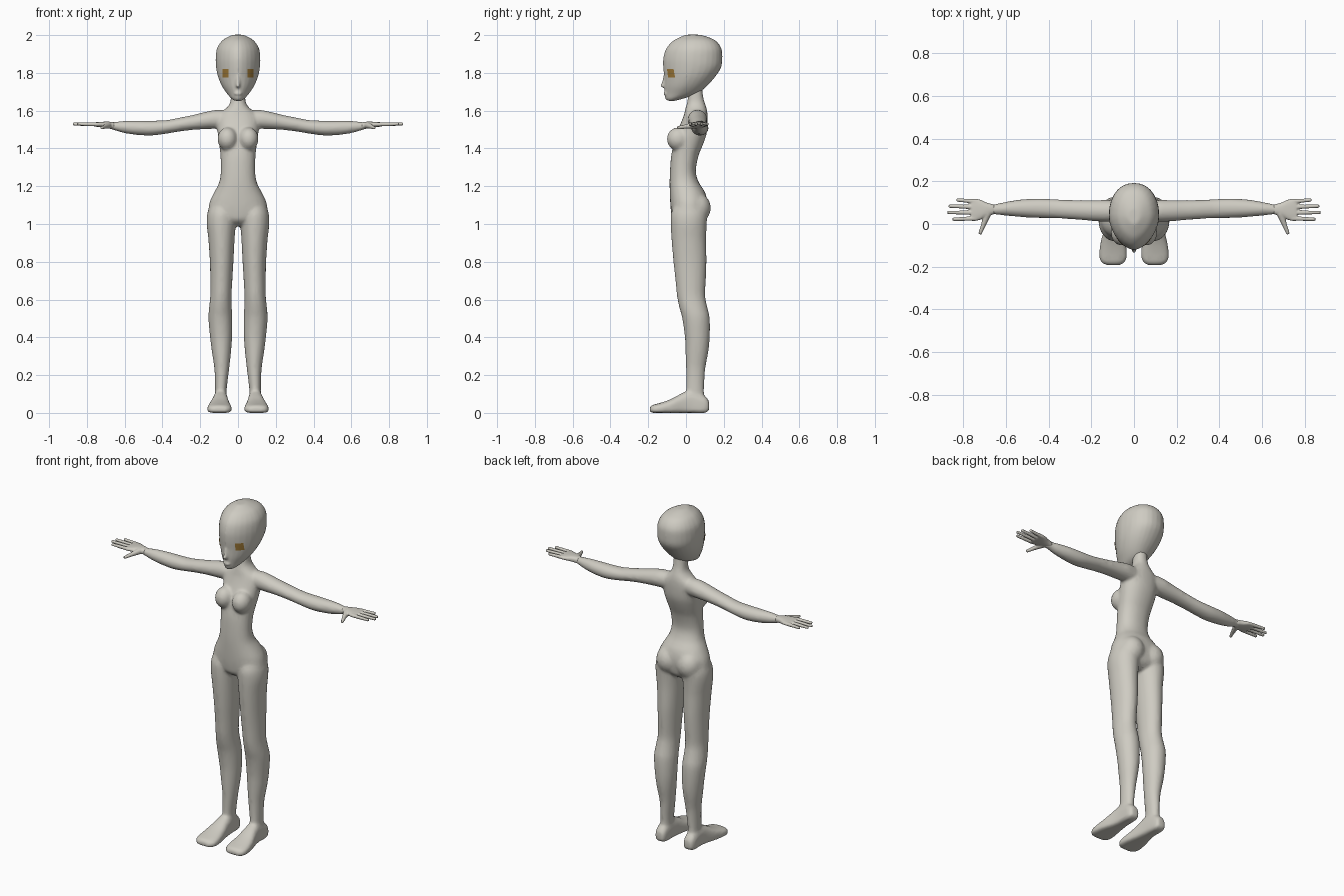
import bpy, bmesh, math
from mathutils import Vector, Matrix

def material(name, rgb):
    m = bpy.data.materials.new(name)
    m.diffuse_color = (*rgb, 1)
    return m

SKIN = material("warm grey", (0.62, 0.60, 0.54))
IRIS = material("amber brown", (0.36, 0.20, 0.04))

def resample(rows, steps=4):
    """Catmull-Rom interpolation of the section rows."""
    out = []
    for i in range(len(rows) - 1):
        p = [rows[max(0, min(len(rows) - 1, i + k))] for k in (-1, 0, 1, 2)]
        for j in range(steps):
            t = j / steps
            out.append([0.5 * (2*b + (c - a)*t + (2*a - 5*b + 4*c - d)*t*t + (3*b - a - 3*c + d)*t**3)
                        for a, b, c, d in zip(*p)])
    return out + [list(rows[-1])]

def loft(bm, rows, axis, side=1, e_neg=2.0, e_pos=2.0, n=28):
    """Loft superellipse rings; a row is (position, u0, u1, v0, v1)."""
    rings = []
    for t, u0, u1, v0, v1 in resample(rows):
        ring = []
        for k in range(n):
            a = 2 * math.pi * k / n
            c, s = math.cos(a), math.sin(a)
            e = 2 / (e_pos if s >= 0 else e_neg)
            u = (u0 + u1) / 2 + (u1 - u0) / 2 * math.copysign(abs(c) ** e, c)
            v = (v0 + v1) / 2 + (v1 - v0) / 2 * math.copysign(abs(s) ** e, s)
            x, y, z = {"x": (t, u, v), "y": (u, t, v), "z": (u, v, t)}[axis]
            ring.append(bm.verts.new((x * side, y, z)))
        rings.append(ring)
    for a, b in zip(rings, rings[1:]):
        for k in range(n):
            bm.faces.new((a[k], a[(k + 1) % n], b[(k + 1) % n], b[k]))
    bm.faces.new(rings[0][::-1])
    bm.faces.new(rings[-1])

def ball(bm, centre, radii):
    bmesh.ops.create_uvsphere(bm, u_segments=20, v_segments=12, radius=1,
                              matrix=Matrix.Translation(centre) @ Matrix.Diagonal((*radii, 1)))

def rod(bm, p0, p1, r0, r1):
    p0, p1 = Vector(p0), Vector(p1)
    d = p1 - p0
    m = Matrix.Translation((p0 + p1) / 2) @ d.to_track_quat("Z", "Y").to_matrix().to_4x4()
    bmesh.ops.create_cone(bm, cap_ends=True, segments=12, radius1=r0, radius2=r1, depth=d.length, matrix=m)

def finish(bm, name, mat):
    bmesh.ops.recalc_face_normals(bm, faces=bm.faces)
    for f in bm.faces:
        f.smooth = True
    me = bpy.data.meshes.new(name)
    bm.to_mesh(me)
    bm.free()
    me.materials.append(mat)
    ob = bpy.data.objects.new(name, me)
    bpy.context.collection.objects.link(ob)
    return ob

def fuse(ob, voxel, smooth, ratio):
    """Melt overlapping parts into one smooth skin."""
    m = ob.modifiers.new("fuse", "REMESH")
    m.mode, m.voxel_size, m.use_smooth_shade = "VOXEL", voxel, True
    m = ob.modifiers.new("soften", "SMOOTH")
    m.factor, m.iterations = 0.5, smooth
    m = ob.modifiers.new("reduce", "DECIMATE")
    m.ratio = ratio

# Body: torso and neck
bm = bmesh.new()
torso = [(0.99, -0.03, 0.06, 0.03), (1.02, -0.07, 0.10, 0.10), (1.07, -0.08, 0.112, 0.152),
         (1.12, -0.084, 0.113, 0.149), (1.17, -0.086, 0.10, 0.125), (1.22, -0.087, 0.068, 0.10),
         (1.28, -0.085, 0.052, 0.091), (1.36, -0.079, 0.066, 0.093), (1.42, -0.066, 0.09, 0.10),
         (1.48, -0.05, 0.11, 0.108), (1.54, -0.025, 0.115, 0.11), (1.58, -0.01, 0.114, 0.10),
         (1.61, -0.004, 0.11, 0.065), (1.64, 0.005, 0.10, 0.043), (1.68, 0.01, 0.09, 0.038),
         (1.74, 0.01, 0.085, 0.038)]
loft(bm, [(z, -r, r, y0, y1) for z, y0, y1, r in torso], "z", e_neg=2.2, e_pos=2.2)

# Body: legs, feet, arms, bust and seat, once per side
leg = [(0.06, .058, .122, 0, .10), (0.12, .060, .121, 0, .096), (0.23, .047, .125, 0, .102),
       (0.32, .037, .138, -.003, .118), (0.40, .031, .148, -.006, .126), (0.50, .030, .157, -.02, .126),
       (0.56, .033, .153, -.036, .113), (0.62, .034, .147, -.048, .102), (0.70, .03, .147, -.056, .105),
       (0.80, .024, .149, -.067, .109), (0.92, .018, .157, -.077, .107), (1.00, .012, .166, -.081, .11),
       (1.06, .012, .162, -.078, .11), (1.12, .03, .14, -.05, .08)]
foot = [(0.123, .07, .115, .015, .06), (0.10, .06, .128, 0, .09), (0.03, .055, .13, 0, .12),
        (-0.02, .05, .138, 0, .105), (-0.08, .04, .155, 0, .073), (-0.14, .032, .163, 0, .052),
        (-0.175, .04, .157, 0, .043), (-0.192, .06, .135, .004, .032)]
arm = [(0.03, .02, .10, 1.51, 1.60), (0.11, .01, .112, 1.505, 1.605), (0.17, .012, .112, 1.502, 1.594),
       (0.24, .018, .112, 1.498, 1.577), (0.32, .024, .113, 1.488, 1.561), (0.38, .027, .117, 1.478, 1.55),
       (0.46, .028, .12, 1.468, 1.547), (0.54, .033, .114, 1.472, 1.547), (0.61, .04, .102, 1.483, 1.545),
       (0.66, .045, .092, 1.498, 1.54), (0.69, .045, .092, 1.506, 1.538)]
for s in (-1, 1):
    loft(bm, leg, "z", s)
    loft(bm, foot, "y", s, e_neg=5, e_pos=2.4)
    loft(bm, arm, "x", s)
    ball(bm, (s * 0.056, -0.042, 1.45), (0.053, 0.06, 0.062))
    ball(bm, (s * 0.068, 0.058, 1.085), (0.072, 0.074, 0.08))
fuse(finish(bm, "body", SKIN), 0.008, 10, 0.3)

# Head: skull narrowing to the face, nose and lips
bm = bmesh.new()
skull = [(1.652, -0.097, -0.06, 0.018), (1.665, -0.11, -0.01, 0.036), (1.69, -0.112, 0.06, 0.058),
         (1.73, -0.115, 0.11, 0.085), (1.78, -0.116, 0.155, 0.106), (1.83, -0.121, 0.186, 0.116),
         (1.88, -0.12, 0.192, 0.118), (1.93, -0.104, 0.187, 0.111), (1.97, -0.068, 0.158, 0.085),
         (1.992, -0.025, 0.11, 0.05), (2.002, 0.0, 0.07, 0.025)]
loft(bm, [(z, -r, r, y0, y1) for z, y0, y1, r in skull], "z", e_neg=1.7, e_pos=2.2)
rod(bm, (0, -0.110, 1.80), (0, -0.119, 1.735), 0.006, 0.011)
ball(bm, (0, -0.118, 1.733), (0.011, 0.02, 0.012))
ball(bm, (0, -0.107, 1.69), (0.022, 0.013, 0.009))
head = finish(bm, "head", SKIN)
fuse(head, 0.006, 5, 0.35)

# Eyes: thin patches laid on the face
for s, side in ((-1, "right"), (1, "left")):
    bm = bmesh.new()
    m = Matrix.Translation((s * 0.064, -0.3, 1.798)) @ Matrix.Rotation(math.pi / 2, 4, "X")
    bmesh.ops.create_grid(bm, x_segments=6, y_segments=8, size=1,
                          matrix=m @ Matrix.Diagonal((0.016, 0.022, 1, 1)))
    eye = finish(bm, side + "_eye", IRIS)
    w = eye.modifiers.new("lay on face", "SHRINKWRAP")
    w.target, w.wrap_method, w.wrap_mode = head, "PROJECT", "ABOVE_SURFACE"
    w.use_project_y, w.use_positive_direction, w.offset = True, True, 0.003

# Hands: palm, four fingers and a thumb
palm = [(0.655, .046, .091, 1.502, 1.539), (0.69, .036, .10, 1.507, 1.542),
        (0.72, .02, .114, 1.512, 1.541), (0.75, .013, .118, 1.515, 1.539), (0.762, .016, .114, 1.518, 1.537)]
fingers = [(0.026, 0.022, 0.85), (0.053, 0.054, 0.874), (0.079, 0.084, 0.868), (0.105, 0.113, 0.832)]
for s, side in ((-1, "right"), (1, "left")):
    bm = bmesh.new()
    loft(bm, palm, "x", s, e_neg=2.5, e_pos=2.5)
    for y0, y1, tip in fingers:
        rod(bm, (s * 0.74, y0, 1.527), (s * tip, y1, 1.529), 0.011, 0.008)
    rod(bm, (s * 0.685, 0.05, 1.523), (s * 0.704, 0.0, 1.516), 0.018, 0.012)
    rod(bm, (s * 0.702, 0.004, 1.517), (s * 0.722, -0.047, 1.509), 0.012, 0.008)
    fuse(finish(bm, side + "_hand", SKIN), 0.004, 3, 0.35)
